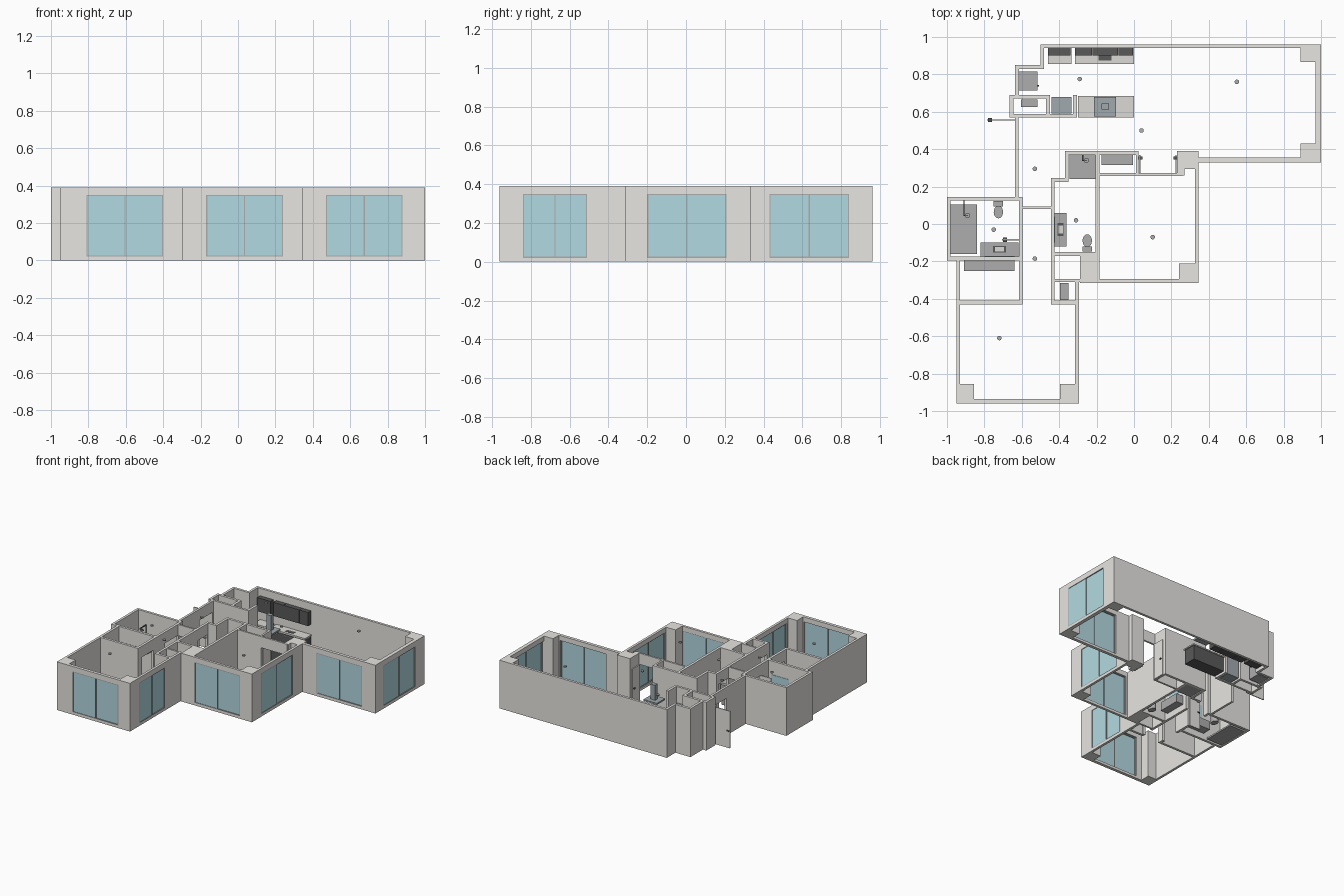
import bpy, bmesh, math
from mathutils import Matrix, Vector

if "Cube" in bpy.data.objects:
    bpy.data.objects.remove(bpy.data.objects["Cube"])

H, DOOR = 0.39, 0.30


def material(name, rgb):
    m = bpy.data.materials.new(name)
    m.diffuse_color = (*rgb, 1)
    m.use_nodes = True
    m.node_tree.nodes["Principled BSDF"].inputs["Base Color"].default_value = m.diffuse_color
    return m


WALL = material("plaster", (0.80, 0.79, 0.76))
GLASS = material("glass", (0.45, 0.70, 0.76))
DARK = material("charcoal", (0.10, 0.10, 0.10))
STEEL = material("steel", (0.35, 0.40, 0.42))
GREY = material("mid_grey", (0.42, 0.42, 0.42))
STONE = material("stone", (0.72, 0.70, 0.67))


def finish(name, bm, mat):
    me = bpy.data.meshes.new(name)
    bm.to_mesh(me)
    bm.free()
    ob = bpy.data.objects.new(name, me)
    bpy.context.collection.objects.link(ob)
    me.materials.append(mat)
    return ob


def boxes(name, mat, *spans):
    # each span is x0, x1, y0, y1, z0, z1
    bm = bmesh.new()
    for x0, x1, y0, y1, z0, z1 in spans:
        m = Matrix.Translation(((x0 + x1) / 2, (y0 + y1) / 2, (z0 + z1) / 2))
        bmesh.ops.create_cube(bm, size=1, matrix=m @ Matrix.Diagonal((x1 - x0, y1 - y0, z1 - z0, 1)))
    return finish(name, bm, mat)


def disc(name, mat, x, y, z0, z1, rx, ry=None):
    bm = bmesh.new()
    m = Matrix.Translation((x, y, (z0 + z1) / 2)) @ Matrix.Diagonal((rx, ry or rx, z1 - z0, 1))
    bmesh.ops.create_cone(bm, cap_ends=True, segments=20, radius1=1, radius2=1, depth=1, matrix=m)
    for f in bm.faces:
        f.smooth = len(f.verts) == 4
    for e in bm.edges:
        e.smooth = all(f.smooth for f in e.link_faces)
    return finish(name, bm, mat)


def merged_shell(name, mat, solids, cuts):
    # union of boxes minus openings, keeping only the outer skin
    ax = [sorted({round(b[2 * k + s], 4) for b in solids + cuts for s in (0, 1)}) for k in range(3)]
    pos = [{v: i for i, v in enumerate(a)} for a in ax]

    def cells(b):
        r = [range(pos[k][round(b[2 * k], 4)], pos[k][round(b[2 * k + 1], 4)]) for k in range(3)]
        return {(i, j, k) for i in r[0] for j in r[1] for k in r[2]}

    full = set().union(*map(cells, solids)) - set().union(*map(cells, cuts))
    bm, verts = bmesh.new(), {}

    def vert(c):
        if c not in verts:
            verts[c] = bm.verts.new([ax[k][c[k]] for k in range(3)])
        return verts[c]

    for c in full:
        for k in range(3):
            u, v = (k + 1) % 3, (k + 2) % 3
            for s in (0, 1):
                n = list(c)
                n[k] += 2 * s - 1
                if tuple(n) in full:
                    continue
                loop = []
                for du, dv in ((0, 0), (1, 0), (1, 1), (0, 1)):
                    p = list(c)
                    p[k] += s
                    p[u] += du
                    p[v] += dv
                    loop.append(vert(tuple(p)))
                bm.faces.new(loop if s else loop[::-1])
    bmesh.ops.dissolve_limit(bm, angle_limit=0.01, verts=bm.verts[:], edges=bm.edges[:])
    return finish(name, bm, mat)


# wall plans: x0, x1, y0, y1
living = [(-.50, 1, .94, .96), (-.50, -.48, .83, .96), (-.635, -.48, .83, .85), (-.635, -.615, .68, .85),
          (.97, 1, .33, .96), (.34, 1, .33, .355), (-.665, -.45, .67, .69), (-.665, -.645, .57, .69),
          (-.665, -.305, .57, .588), (-.47, -.45, .57, .69), (-.325, -.305, .57, .69), (-.635, -.617, .13, .57)]
west_rooms = [(-1, -.595, .125, .145), (-1, -.98, -.195, .145), (-1, -.6, -.195, -.175), (-.615, -.595, -.43, .145),
              (-.95, -.93, -.96, -.195), (-.95, -.595, -.43, -.41), (-.95, -.295, -.96, -.935),
              (-.315, -.295, -.96, -.31), (-.445, -.295, -.43, -.41), (-.445, -.425, -.43, .245)]
middle_rooms = [(-.445, -.18, -.31, -.295), (-.445, -.35, .225, .245), (-.37, -.35, .225, .39), (-.37, .025, .37, .39),
                (-.205, -.185, -.315, .39), (-.425, -.2, -.17, -.15), (-.205, .345, -.315, -.295),
                (.325, .345, -.315, .39), (-.19, .26, .257, .272), (.01, .025, .257, .39), (.23, .27, .26, .35)]
columns = [(-.93, -.855, -.94, -.855), (-.395, -.295, -.96, -.855), (.24, .345, -.315, -.21), (.23, .345, .295, .39),
           (.89, 1, .33, .43), (.89, 1, .865, .96), (-.29, -.185, -.315, -.165)]
solids = [(*r, 0, H) for r in living + west_rooms + middle_rooms + columns]
solids.append((-.60, -.44, .08, .094, DOOR, H))

# door and window openings
doors = [(-.64, -.61, .39, .555), (-.62, -.59, -.085, .09), (-.62, -.59, -.38, -.23), (-.45, -.42, -.40, -.32),
         (-.45, -.42, .095, .215), (.025, .23, .25, .28)]
cuts = [(*d, 0, DOOR) for d in doors]
windows = [("y", -.96, -.81, -.40), ("y", -.315, -.17, .24), ("y", .33, .47, .88),
           ("x", -.295, -.84, -.51), ("x", .345, -.20, .21), ("x", 1, .43, .84)]
Z0, Z1 = .02, .35
for n, (axis, f, a, b) in enumerate(windows):
    sign = -1 if axis == "y" else 1

    def span(p, q, d0, d1, z0, z1):
        lo, hi = sorted((f + sign * d0, f + sign * d1))
        return (p, q, lo, hi, z0, z1) if axis == "y" else (lo, hi, p, q, z0, z1)

    cuts.append(span(a, b, -.03, 0, Z0, Z1))
    m, t = (a + b) / 2, .006
    boxes(f"window_frame_{n}", GREY, *[span(*r[:2], -.014, 0, *r[2:]) for r in
          ((a, b, Z0, Z0 + t), (a, b, Z1 - t, Z1), (a, a + t, Z0 + t, Z1 - t),
           (b - t, b, Z0 + t, Z1 - t), (m - t / 2, m + t / 2, Z0 + t, Z1 - t))])
    boxes(f"window_glass_{n}", GLASS, span(a + t, m - t / 2, -.006, -.003, Z0 + t, Z1 - t),
          span(m + t / 2, b - t, -.010, -.007, Z0 + t, Z1 - t))
merged_shell("walls", WALL, solids, cuts)

# open door leaves with handles
boxes("entrance_door", WALL, (-.785, -.63, .553, .56, 0, DOOR))
boxes("bath_door", WALL, (-.705, -.61, -.087, -.08, 0, DOOR))
boxes("bedroom_doors", WALL, (.027, .034, .272, .368, 0, DOOR), (.221, .228, .272, .368, 0, DOOR))
boxes("door_handles", DARK, (-.78, -.76, .545, .568, .135, .142), (-.70, -.68, -.095, -.072, .135, .142),
      (.02, .045, .345, .36, .135, .142), (.21, .235, .345, .36, .135, .142))

# ceiling lights
for i, (x, y) in enumerate([(.55, .76), (.04, .50), (-.29, .775), (-.53, .295), (-.53, -.185),
                            (-.31, .02), (-.75, -.03), (.10, -.07), (-.72, -.61)]):
    disc(f"ceiling_light_{i}", GREY, x, y, .378, .388, .012)

# kitchen wall run: base units, counter, upper cabinets, sink
runs = [(-.46, -.34), (-.315, -.225), (-.223, -.085), (-.083, -.005)]
for i, (a, b) in enumerate(runs):
    boxes(f"upper_cabinet_{i}", DARK, (a, b, .902, .94, .22, .33))
    boxes(f"base_cabinet_{i}", DARK, (a, b, .862, .94, .01, .128))
    boxes(f"cabinet_pull_{i}", STEEL, (a + .02, b - .02, .857, .862, .11, .115))
boxes("wall_counter", STONE, (-.46, -.335, .855, .94, .128, .138), (-.315, 0, .855, .94, .128, .138))
boxes("kitchen_sink", DARK, (-.19, -.12, .875, .905, .137, .140))

# island with cooktop and hood
boxes("island_base", DARK, (-.295, -.01, .575, .68, .01, .128))
boxes("island_counter", STONE, (-.30, 0, .57, .685, .128, .138))
boxes("cooktop", DARK, (-.215, -.095, .575, .68, .138, .142))
boxes("hood_plate", STEEL, (-.215, -.095, .575, .68, .245, .258))
boxes("hood_chimney", STEEL, (-.175, -.135, .612, .645, .258, .38))

# appliances and shelves
boxes("tall_appliance", STEEL, (-.44, -.335, .59, .68, .005, .26))
boxes("fridge", GREY, (-.615, -.515, .715, .815, .005, .26))
boxes("fridge_handle", DARK, (-.515, -.507, .735, .742, .10, .22))
boxes("closet_shelves", GREY, (-.605, -.515, .625, .665, .24, .248), (-.91, -.64, -.25, -.195, .26, .268),
      (-.395, -.35, -.405, -.315, .26, .268), (-.175, -.005, .315, .37, .26, .268))

# bathroom fixtures
boxes("shower_trays", GREY, (-.98, -.84, -.16, .105, .002, .015), (-.345, -.207, .24, .37, .002, .015))
boxes("vanity_cabinets", GREY, (-.82, -.617, -.175, -.10, .05, .12), (-.425, -.36, -.12, .06, .05, .12))
for i, (x, y, rx, ry) in enumerate([(-.72, -.135, .035, .018), (-.392, -.03, .016, .035)]):
    boxes(f"basin_rim_{i}", DARK, (x - rx, x + rx, y - ry, y + ry, .12, .125))
    boxes(f"basin_{i}", STONE, (x - rx * .7, x + rx * .7, y - ry * .6, y + ry * .6, .122, .127))
boxes("mirrors", GLASS, (-.80, -.64, -.175, -.172, .17, .28), (-.425, -.422, -.10, .04, .17, .28))
for i, (x, y, s) in enumerate([(-.725, .122, -1), (-.25, -.147, 1)]):
    lo, hi = sorted((y, y + s * .028))
    boxes(f"toilet_tank_{i}", GREY, (x - .025, x + .025, lo, hi, .04, .11))
    disc(f"toilet_bowl_{i}", GREY, x, y + s * .058, 0, .06, .025, .034)
for i, (x, y, w) in enumerate([(-.89, .045, .125), (-.255, .34, .37)]):
    disc(f"shower_head_{i}", GREY, x, y, .275, .281, .014)
    boxes(f"shower_arm_{i}", DARK, (x - .022, x - .016, y, w, .283, .289), (x - .022, x + .003, y - .003, y + .003, .281, .289),
          (x - .022, x - .016, w - .008, w - .002, .13, .289))
